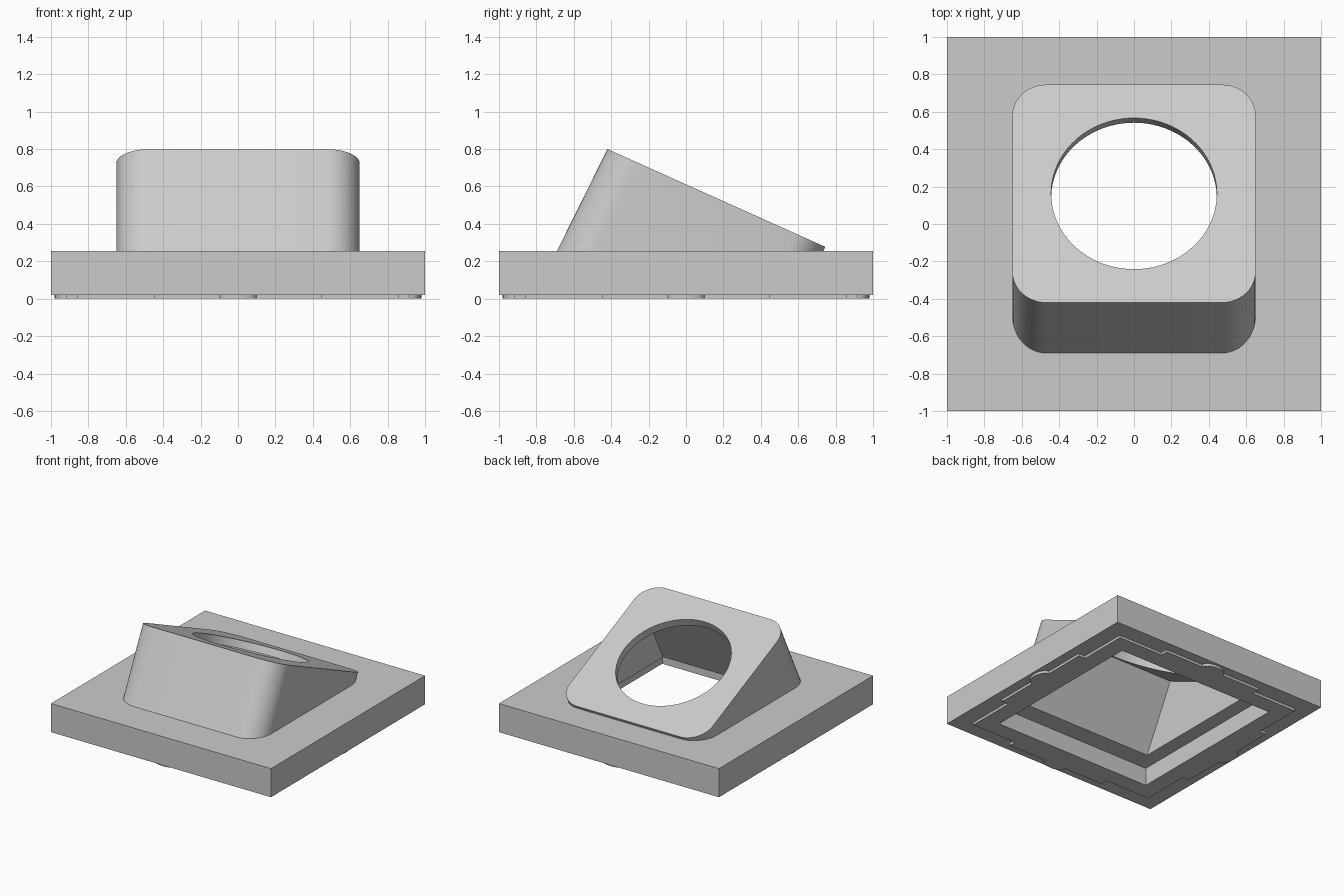
import bpy, bmesh
from math import pi, sin, cos, atan2
from mathutils import Vector, Matrix

if "Cube" in bpy.data.objects:
    bpy.data.objects.remove(bpy.data.objects["Cube"])

grey = bpy.data.materials.new("plain grey")
grey.use_nodes = True
grey.diffuse_color = (0.6, 0.6, 0.6, 1)
grey.node_tree.nodes["Principled BSDF"].inputs["Base Color"].default_value = (0.6, 0.6, 0.6, 1)


def solid(name, lower, upper):
    """Closed prism between two matching loops of points."""
    bm = bmesh.new()
    a = [bm.verts.new(p) for p in lower]
    b = [bm.verts.new(p) for p in upper]
    bm.faces.new(a)
    bm.faces.new(b)
    for i in range(len(a)):
        j = (i + 1) % len(a)
        bm.faces.new((a[i], a[j], b[j], b[i]))
    bmesh.ops.recalc_face_normals(bm, faces=bm.faces)
    mesh = bpy.data.meshes.new(name)
    bm.to_mesh(mesh)
    bm.free()
    mesh.materials.append(grey)
    obj = bpy.data.objects.new(name, mesh)
    bpy.context.collection.objects.link(obj)
    return obj


def prism(name, outline, z0, z1):
    return solid(name, [(x, y, z0) for x, y in outline], [(x, y, z1) for x, y in outline])


def square(h):
    return [(-h, -h), (h, -h), (h, h), (-h, h)]


def combine(target, other, operation):
    bpy.context.view_layer.objects.active = target
    mod = target.modifiers.new(operation, 'BOOLEAN')
    mod.operation, mod.object, mod.solver = operation, other, 'EXACT'
    bpy.ops.object.modifier_apply(modifier=mod.name)
    bpy.data.objects.remove(other)


# Square base plate
body = prism("mounting_base", square(1), 0.02, 0.255)

# Thin locating rim with stepped sides and a rounded tab on each
side = [(-0.86, 0.86), (-0.45, 0.86), (-0.45, 0.92)]
side += [(-0.1 * cos(pi * i / 12), 0.92 + 0.06 * sin(pi * i / 12)) for i in range(13)]
side += [(0.45, 0.92), (0.45, 0.86)]
rim_outline = []
for k in range(4):
    turn = Matrix.Rotation(-k * pi / 2, 2)
    rim_outline += [tuple(turn @ Vector(p)) for p in side]
rim = prism("locating_rim", rim_outline, 0, 0.04)

# Tilted block with rounded corners, sheared down into the base
front, back = Vector((0, -0.42, 0.80)), Vector((0, 0.745, 0.277))
middle = (front + back) / 2
along = (back - front).normalized()
half_x, half_y, radius = 0.65, (back - front).length / 2, 0.18
down = Vector((0, -0.27, -0.545))
top_loop = []
for k, (sx, sy) in enumerate([(1, 1), (-1, 1), (-1, -1), (1, -1)]):
    for i in range(13):
        a = (k + i / 12) * pi / 2
        x = sx * (half_x - radius) + radius * cos(a)
        y = sy * (half_y - radius) + radius * sin(a)
        top_loop.append(middle + along * y + Vector((x, 0, 0)))
bottom_loop = [p + down * ((p.z - 0.2) / -down.z) for p in top_loop]
block = solid("tilted_block", bottom_loop, top_loop)

combine(body, rim, 'UNION')
combine(body, block, 'UNION')

# Square pocket underneath
combine(body, prism("pocket_cutter", square(0.72), -0.1, 0.147), 'DIFFERENCE')

# Wedge-shaped hollow inside the block
section = [(-0.586, 0.1), (-0.29, 0.67), (0.6, 0.275), (0.6, 0.1)]
hollow = solid("hollow_cutter", [(-0.6, y, z) for y, z in section],
               [(0.6, y, z) for y, z in section])
combine(body, hollow, 'DIFFERENCE')

# Round opening through the tilted face
tilt = atan2(along.z, along.y)
bpy.ops.mesh.primitive_cylinder_add(vertices=96, radius=0.443, depth=0.3,
                                    location=middle, rotation=(tilt, 0, 0))
opening = bpy.context.object
opening.name = "opening_cutter"
opening.data.materials.append(grey)
combine(body, opening, 'DIFFERENCE')

# Smooth the rounded corners, keep the edges crisp
bpy.ops.object.select_all(action='DESELECT')
body.select_set(True)
bpy.context.view_layer.objects.active = body
bpy.ops.object.shade_smooth_by_angle(angle=pi / 6)
